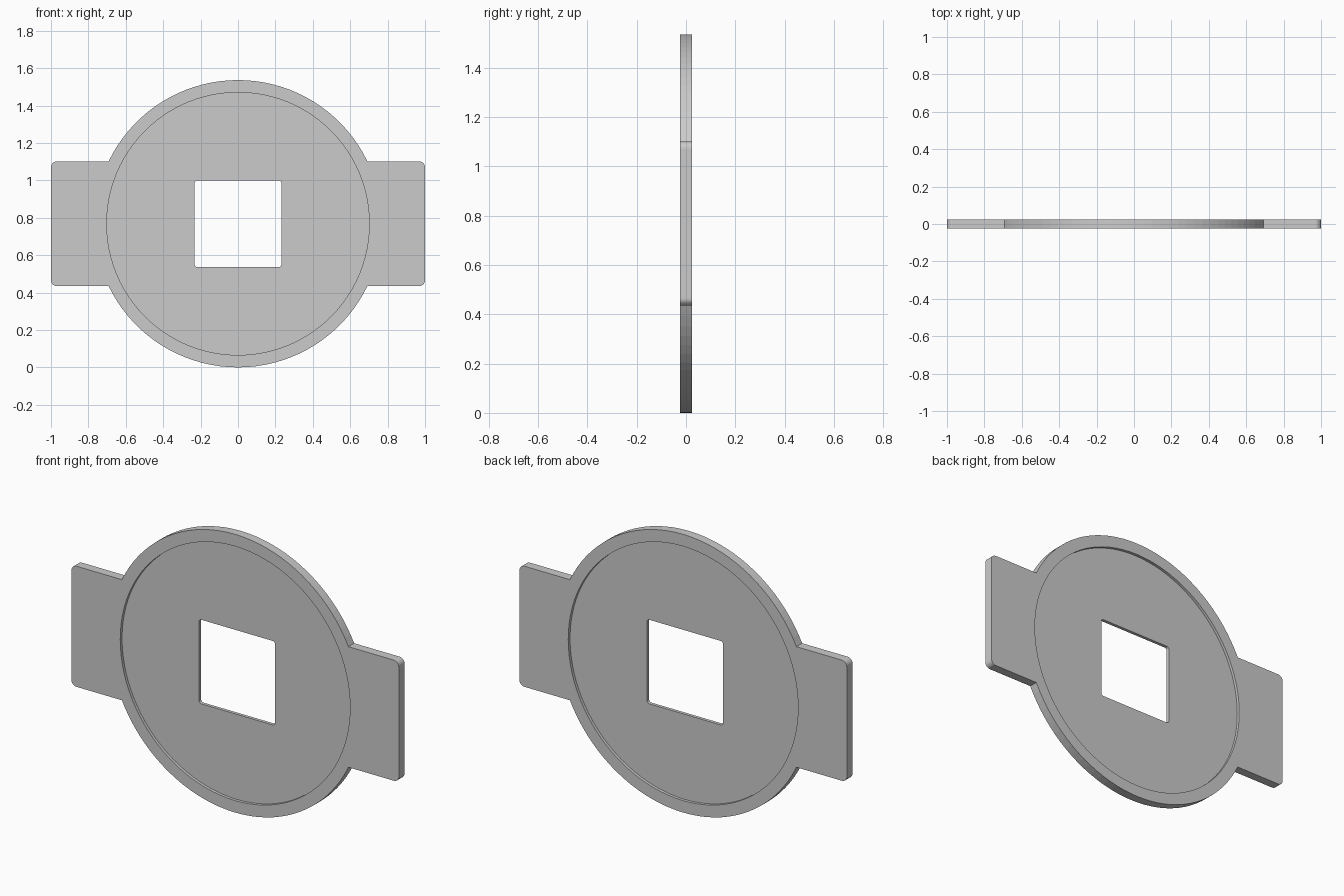
import bpy
import bmesh
from math import sin, cos, asin, pi

if "Cube" in bpy.data.objects:
    bpy.data.objects.remove(bpy.data.objects["Cube"])

RADIUS = 0.768        # disc radius, also the height of its centre
RECESS = 0.702        # radius of the sunken face
TAB_Z = 0.333         # half height of the side tabs
HOLE = 0.232          # half width of the square hole
RIM_Y, WEB_Y = 0.025, 0.009   # half thicknesses of rim and web


def arc(cx, cz, r, start, end, steps):
    return [(cx + r * cos(start + (end - start) * i / steps),
             cz + r * sin(start + (end - start) * i / steps))
            for i in range(steps + 1)]


def rounded_corners(hx, hz, r, quadrants, steps=5):
    pts = []
    for q in quadrants:
        sx = 1 if q in (0, 3) else -1
        sz = 1 if q in (0, 1) else -1
        pts += arc(sx * (hx - r), sz * (hz - r), r,
                   q * pi / 2, (q + 1) * pi / 2, steps)
    return pts


# Profiles: disc with two tabs, recess circle, rounded square hole
a = asin(TAB_Z / RADIUS)
outline = (rounded_corners(1, TAB_Z, 0.03, (3, 0))
           + arc(0, 0, RADIUS, a, pi - a, 36)
           + rounded_corners(1, TAB_Z, 0.03, (1, 2))
           + arc(0, 0, RADIUS, pi + a, 2 * pi - a, 36))
circle = arc(0, 0, RECESS, 0, 2 * pi, 96)[:-1]
square = rounded_corners(HOLE, HOLE, 0.015, (0, 1, 2, 3))

bm = bmesh.new()


def add_loop(points, y):
    verts = [bm.verts.new((x, y, z + RADIUS)) for x, z in points]
    edges = [bm.edges.new((v, verts[i - 1])) for i, v in enumerate(verts)]
    return verts, edges


def wall(first, second):
    for i in range(len(first[0])):
        bm.faces.new((first[0][i - 1], first[0][i],
                      second[0][i], second[0][i - 1]))


# Front and back: raised rim with tabs, recess step, sunken web
sides = []
for s in (-1, 1):
    outer = add_loop(outline, s * RIM_Y)
    lip = add_loop(circle, s * RIM_Y)
    floor = add_loop(circle, s * WEB_Y)
    hole = add_loop(square, s * WEB_Y)
    for big, small in ((outer, lip), (floor, hole)):
        bmesh.ops.triangle_fill(bm, edges=big[1] + small[1],
                                use_beauty=True, normal=(0, s, 0))
    wall(lip, floor)
    sides.append((outer, hole))

# Outer edge and hole edge
for front, back in zip(*sides):
    wall(front, back)
bmesh.ops.recalc_face_normals(bm, faces=bm.faces[:])

mesh = bpy.data.meshes.new("tabbed_disc_plate")
bm.to_mesh(mesh)
bm.free()
plate = bpy.data.objects.new("tabbed_disc_plate", mesh)
bpy.context.collection.objects.link(plate)

# Single plain grey
grey = bpy.data.materials.new("light_grey")
grey.use_nodes = True
colour = (0.6, 0.6, 0.6, 1)
grey.diffuse_color = colour
grey.node_tree.nodes["Principled BSDF"].inputs["Base Color"].default_value = colour
mesh.materials.append(grey)
